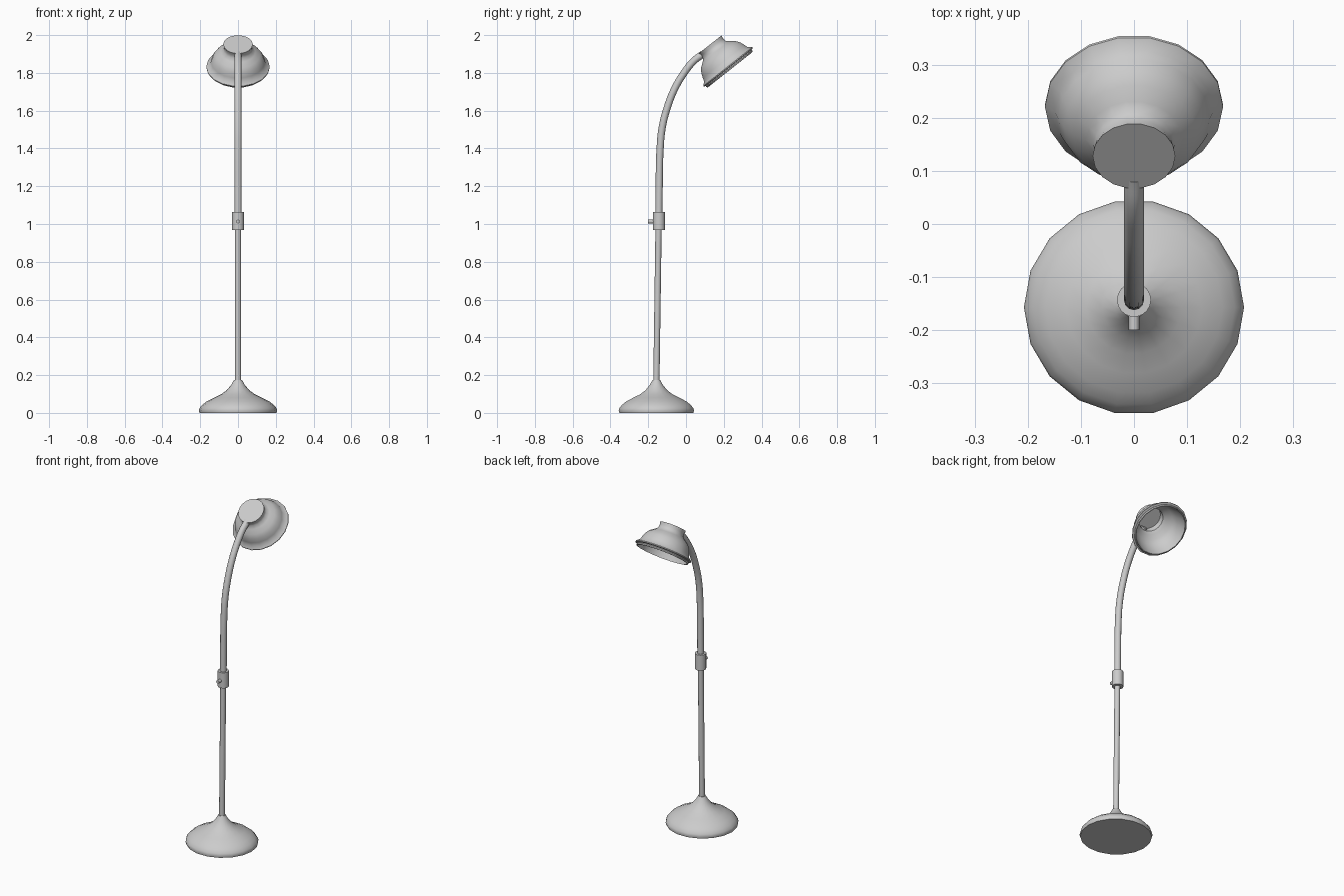
import bpy, bmesh, math
from mathutils import Matrix, Vector

if "Cube" in bpy.data.objects:
    bpy.data.objects.remove(bpy.data.objects["Cube"])

SIDES = 18


def lathe(name, profile, matrix, sides=SIDES):
    """Revolve (height, radius) points about local z; close both ends."""
    bm = bmesh.new()
    rings = []
    for h, r in profile:
        rings.append([bm.verts.new((r * math.cos(2 * math.pi * i / sides),
                                    r * math.sin(2 * math.pi * i / sides), h))
                      for i in range(sides)])
    for a, b in zip(rings, rings[1:]):
        for i in range(sides):
            j = (i + 1) % sides
            bm.faces.new((a[i], a[j], b[j], b[i]))
    bm.faces.new(rings[0])
    bm.faces.new(rings[-1])
    bmesh.ops.transform(bm, matrix=matrix, verts=bm.verts)
    bmesh.ops.recalc_face_normals(bm, faces=bm.faces)
    mesh = bpy.data.meshes.new(name)
    bm.to_mesh(mesh)
    bm.free()
    obj = bpy.data.objects.new(name, mesh)
    bpy.context.collection.objects.link(obj)
    bpy.ops.object.select_all(action='DESELECT')
    obj.select_set(True)
    bpy.context.view_layer.objects.active = obj
    bpy.ops.object.shade_smooth_by_angle(angle=math.radians(40))
    return obj


def tube(name, points, radius):
    """Round tube following smooth (y, z) points in the x = 0 plane."""
    curve = bpy.data.curves.new(name, 'CURVE')
    curve.dimensions = '3D'
    curve.bevel_depth = radius
    curve.bevel_resolution = 4
    curve.resolution_u = 6
    curve.use_fill_caps = True
    spline = curve.splines.new('BEZIER')
    spline.bezier_points.add(len(points) - 1)
    for bp, (y, z) in zip(spline.bezier_points, points):
        bp.co = (0, y, z)
        bp.handle_left_type = bp.handle_right_type = 'AUTO'
    obj = bpy.data.objects.new(name, curve)
    bpy.context.collection.objects.link(obj)
    return obj


# Weighted foot, flaring out from the pole
lathe("base", [(0, 0.204), (0.012, 0.2075), (0.025, 0.204), (0.042, 0.19),
               (0.06, 0.167), (0.08, 0.128), (0.098, 0.09), (0.12, 0.06),
               (0.148, 0.036), (0.175, 0.021)],
      Matrix.Translation((0, -0.157, 0)) @ Matrix.Diagonal((1, 0.975, 1, 1)))

# Straight lower pole and bent upper neck
tube("lower_pole", [(-0.157, 0.15), (-0.145, 1.0)], 0.0165)
tube("upper_neck", [(-0.144, 1.0), (-0.142, 1.2), (-0.137, 1.4), (-0.126, 1.51),
                    (-0.098, 1.62), (-0.058, 1.72), (-0.01, 1.80),
                    (0.04, 1.862), (0.09, 1.9)], 0.019)

# Height-adjusting collar with its thumb screw
lathe("collar", [(0.968, 0.032), (1.064, 0.032)], Matrix.Translation((0, -0.143, 0)))
lathe("collar_screw", [(0, 0.01), (0.07, 0.01)],
      Matrix.Translation((0, -0.13, 1.013)) @ Matrix.Rotation(math.pi / 2, 4, 'X'), 10)

# Tilted shade: local z runs from the top disc down to the open mouth
axis_tilt = Matrix.Rotation(math.pi + math.radians(38.3), 4, 'X')
lathe("shade", [(0, 0.078), (0.018, 0.074), (0.036, 0.077), (0.05, 0.092),
                (0.068, 0.117), (0.09, 0.133), (0.115, 0.143), (0.135, 0.149),
                (0.15, 0.168), (0.155, 0.168), (0.158, 0.156), (0.163, 0.158),
                (0.17, 0.155), (0.171, 0.15),
                (0.135, 0.144), (0.115, 0.138), (0.09, 0.128), (0.068, 0.112),
                (0.052, 0.087), (0.038, 0.072), (0.006, 0.07)],
      Matrix.Translation((0, 0.128, 1.951)) @ axis_tilt)
